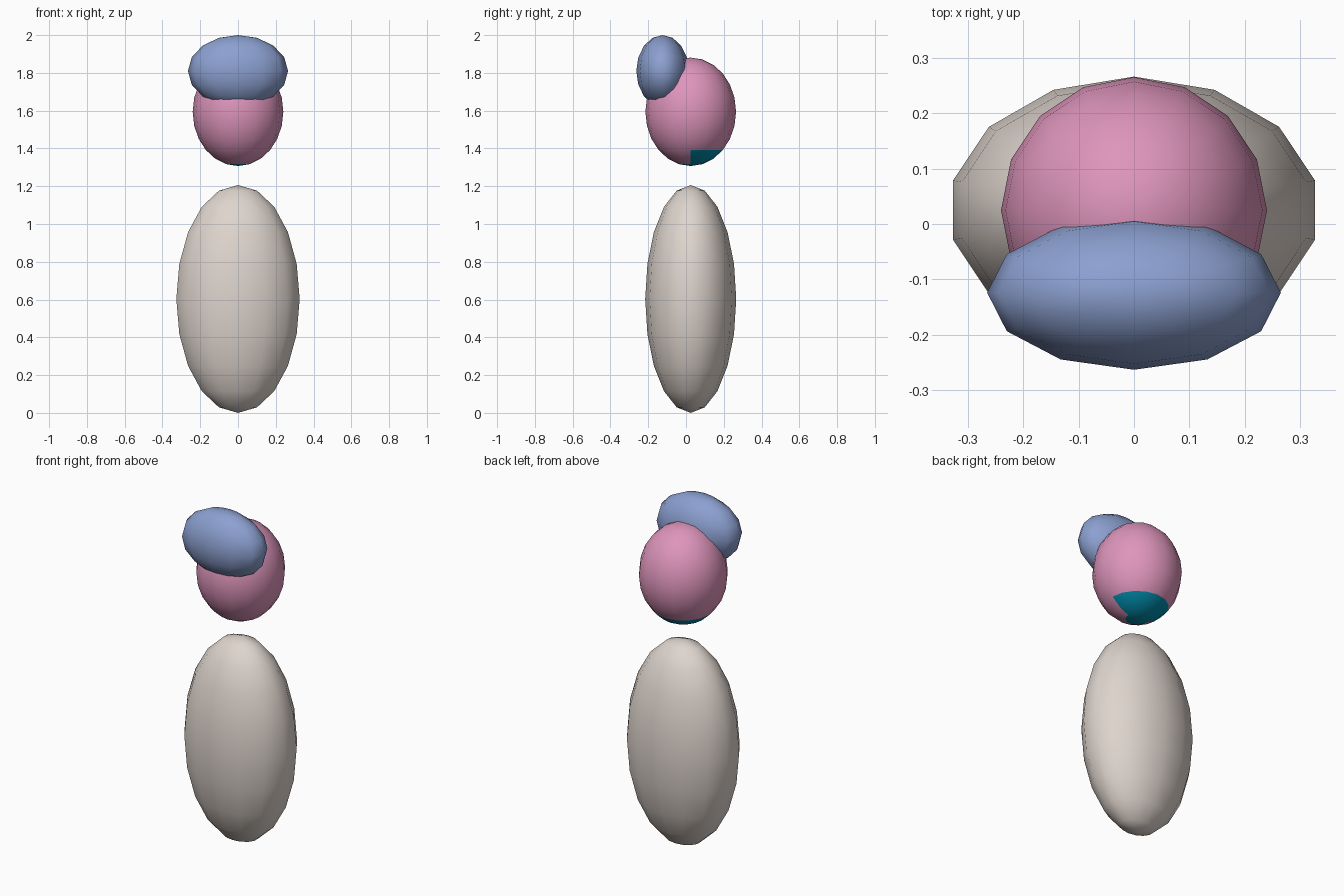
import bpy

cube = bpy.data.objects.get("Cube")
if cube:
    bpy.data.objects.remove(cube, do_unlink=True)


def material(name, rgb):
    mat = bpy.data.materials.new(name)
    mat.use_nodes = True
    mat.diffuse_color = (*rgb, 1)
    mat.node_tree.nodes["Principled BSDF"].inputs["Base Color"].default_value = (*rgb, 1)
    return mat


def ellipsoid(name, center, radii, segments, rings, *materials):
    bpy.ops.mesh.primitive_uv_sphere_add(segments=segments, ring_count=rings, radius=1)
    obj = bpy.context.object
    obj.name = name
    for vert in obj.data.vertices:
        vert.co = [c + r * v for c, r, v in zip(center, radii, vert.co)]
    for mat in materials:
        obj.data.materials.append(mat)
    bpy.ops.object.shade_smooth()
    return obj


cream = material("cream", (0.73, 0.66, 0.61))
pink = material("pink", (0.73, 0.30, 0.50))
blue = material("soft blue", (0.26, 0.35, 0.63))
teal = material("teal", (0.0, 0.25, 0.39))

# Body
ellipsoid("body", (0, 0.025, 0.603), (0.335, 0.241, 0.603), 14, 10, cream)

# Head, with a teal patch on the rear underside
head_center = (0, 0.025, 1.594)
head = ellipsoid("head", head_center, (0.24, 0.24, 0.287), 16, 12, pink, teal)
for face in head.data.polygons:
    low = face.center.z < 1.39
    behind = face.center.y > head_center[1]
    at_pole = len(face.vertices) == 3
    if low and (behind or at_pole):
        face.material_index = 1

# Hair tuft over the forehead
ellipsoid("hair_tuft", (0, -0.124, 1.81), (0.265, 0.139, 0.19), 12, 8, blue)
